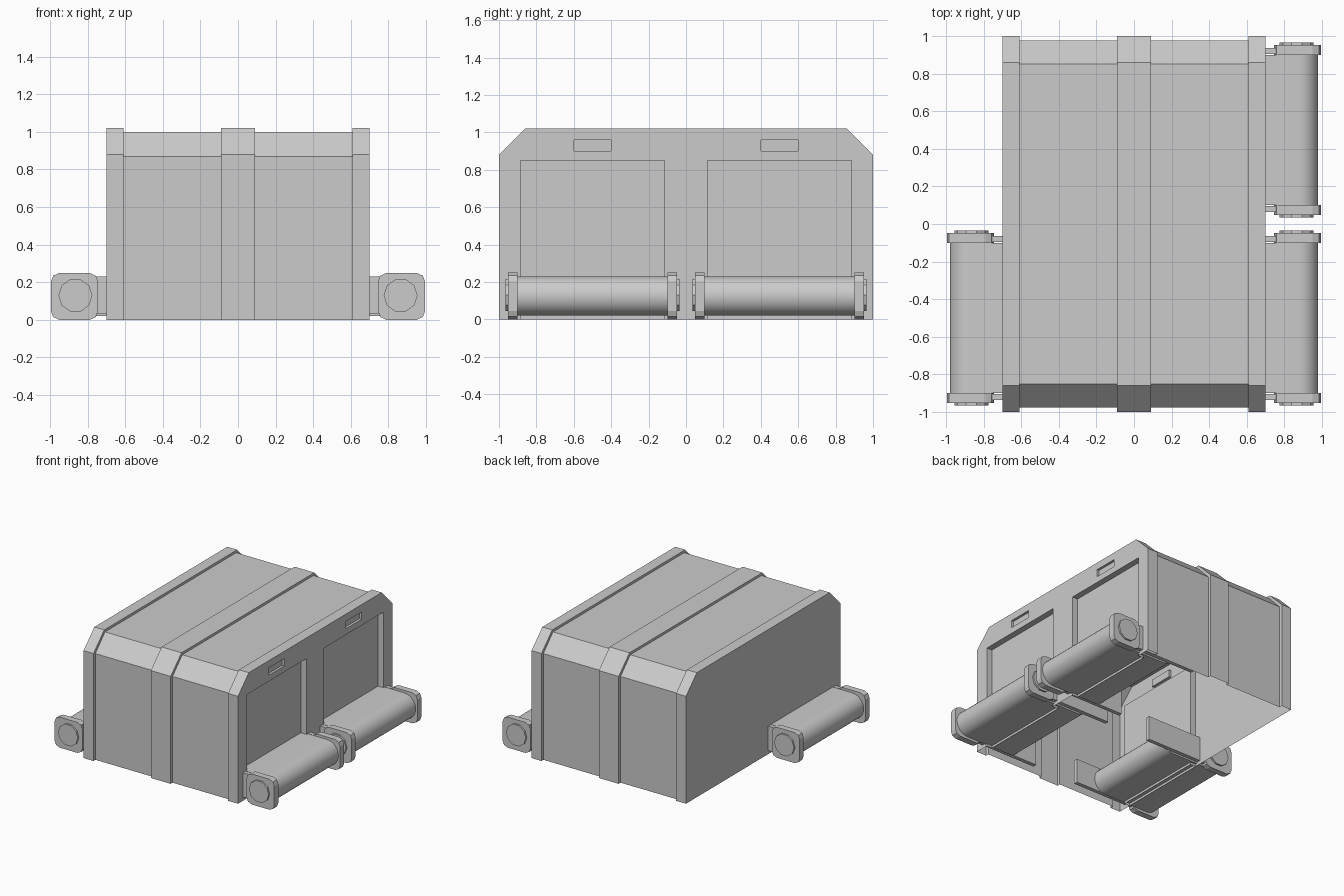
import bpy, bmesh, math

if "Cube" in bpy.data.objects:
    bpy.data.objects.remove(bpy.data.objects["Cube"])

def make(name, polys, smooth=False, solid=True):
    """Object from a list of polygons (each a list of 3D points)."""
    bm = bmesh.new()
    for p in polys:
        bm.faces.new([bm.verts.new(v) for v in p])
    bmesh.ops.remove_doubles(bm, verts=bm.verts, dist=1e-5)
    if solid:
        bmesh.ops.recalc_face_normals(bm, faces=bm.faces)
    me = bpy.data.meshes.new(name)
    bm.to_mesh(me)
    bm.free()
    ob = bpy.data.objects.new(name, me)
    bpy.context.collection.objects.link(ob)
    if smooth:
        bpy.ops.object.select_all(action='DESELECT')
        bpy.context.view_layer.objects.active = ob
        ob.select_set(True)
        bpy.ops.object.shade_smooth_by_angle(angle=math.radians(35))
    return ob

def prism(name, prof, y0, y1, smooth=False):
    """Extrude an (x, z) profile along y."""
    n = len(prof)
    a = [(x, y0, z) for x, z in prof]
    b = [(x, y1, z) for x, z in prof]
    polys = [a, b] + [[a[i], a[(i + 1) % n], b[(i + 1) % n], b[i]] for i in range(n)]
    return make(name, polys, smooth)

# Shell profiles in (y, z): raised ribs and sunken panels, open at the bottom
big = [(-1, 0), (-1, .88), (-.86, 1.02), (.86, 1.02), (1, .88), (1, 0)]
small = [(-.975, 0), (-.975, .87), (-.85, 1.0), (.85, 1.0), (.975, .87), (.975, 0)]
stations = [(-.7, big), (-.61, big), (-.61, small), (-.09, small), (-.09, big),
            (.09, big), (.09, small), (.61, small), (.61, big), (.7, big)]
polys = []
for (x0, p), (x1, q) in zip(stations, stations[1:]):
    for i in range(5):
        polys.append([(x0, *p[i]), (x0, *p[i + 1]), (x1, *q[i + 1]), (x1, *q[i])])
make("ribbed_shell", [f[::-1] for f in polys], solid=False)

# Left wall: plain
make("left_wall", [[(-.7, y, z) for y, z in big]], solid=False)

# Right wall: two doorways below, two slots at the split line
DOOR, SLOT, Z = .385, .1, .93
low = [(-1, 0), (-1, .88), (-.95, Z)]
for c in (-.5, .5):
    low += [(c - SLOT, Z), (c - SLOT, .9), (c + SLOT, .9), (c + SLOT, Z)]
low += [(.95, Z), (1, .88), (1, 0)]
for c in (.5, -.5):
    low += [(c + DOOR, 0), (c + DOOR, .85), (c - DOOR, .85), (c - DOOR, 0)]
high = [(-.95, Z), (-.86, 1.02), (.86, 1.02), (.95, Z)]
for c in (.5, -.5):
    high += [(c + SLOT, Z), (c + SLOT, .96), (c - SLOT, .96), (c - SLOT, Z)]
make("right_wall", [[(.7, y, z) for y, z in p[::-1]] for p in (low, high)], solid=False)

def recess(name, s, y0, y1, z0, z1, depth):
    """Shallow pocket sunk into a side wall."""
    a = [(s * .7, y, z) for y, z in ((y0, z0), (y1, z0), (y1, z1), (y0, z1))]
    b = [(s * (.7 - depth), v[1], v[2]) for v in a]
    polys = [b] + [[a[i], b[i], b[(i + 1) % 4], a[(i + 1) % 4]][::-1]
                   for i in range(4) if i or z0 > 0]
    if s < 0:
        polys = [p[::-1] for p in polys]
    make(name, polys, solid=False)

def conveyor(tag, s, c):
    """Belt rounded at both ends, with side plates, end caps and discs."""
    r, zc, xo, xi = .105, .125, .875, .475
    arc = [math.pi * i / 16 - math.pi / 2 for i in range(17)]
    prof = [(s * (xo + r * math.cos(t)), zc + r * math.sin(t)) for t in arc]
    prof += [(s * (xi - r * math.cos(t)), zc - r * math.sin(t)) for t in arc]
    prism("belt_" + tag, prof, c - .4, c + .4, True)
    h, k = .125, .045
    octo = [(-h, -h + k), (-h + .012, -h + .015), (-h + k, -h)]
    octo += [(-x, z) for x, z in octo[::-1]]
    octo += [(-x, -z) for x, z in octo]
    cap = [(s * (.87 + x), .125 + z) for x, z in octo]
    disc = [(s * (.865 + .09 * math.cos(math.tau * i / 10)),
             .13 + .09 * math.sin(math.tau * i / 10)) for i in range(10)]
    plate = [(s * x, z) for x, z in ((.2, .03), (.78, .03), (.78, .23), (.2, .23))]
    for e, end in ((-1, "front"), (1, "back")):
        for part, p, d0, d1 in (("side_plate", plate, .405, .437),
                                ("end_cap", cap, .4, .452),
                                ("axle_disc", disc, .452, .466)):
            prism(f"{part}_{tag}_{end}", p, c + e * d0, c + e * d1)

# Three loading bays
for tag, s, c in (("right_front", 1, -.5), ("right_back", 1, .5), ("left_front", -1, -.5)):
    recess("door_" + tag, s, c - DOOR, c + DOOR, 0, .85, .05)
    recess("slot_" + tag, s, c - SLOT, c + SLOT, .9, .96, .02)
    conveyor(tag, s, c)
